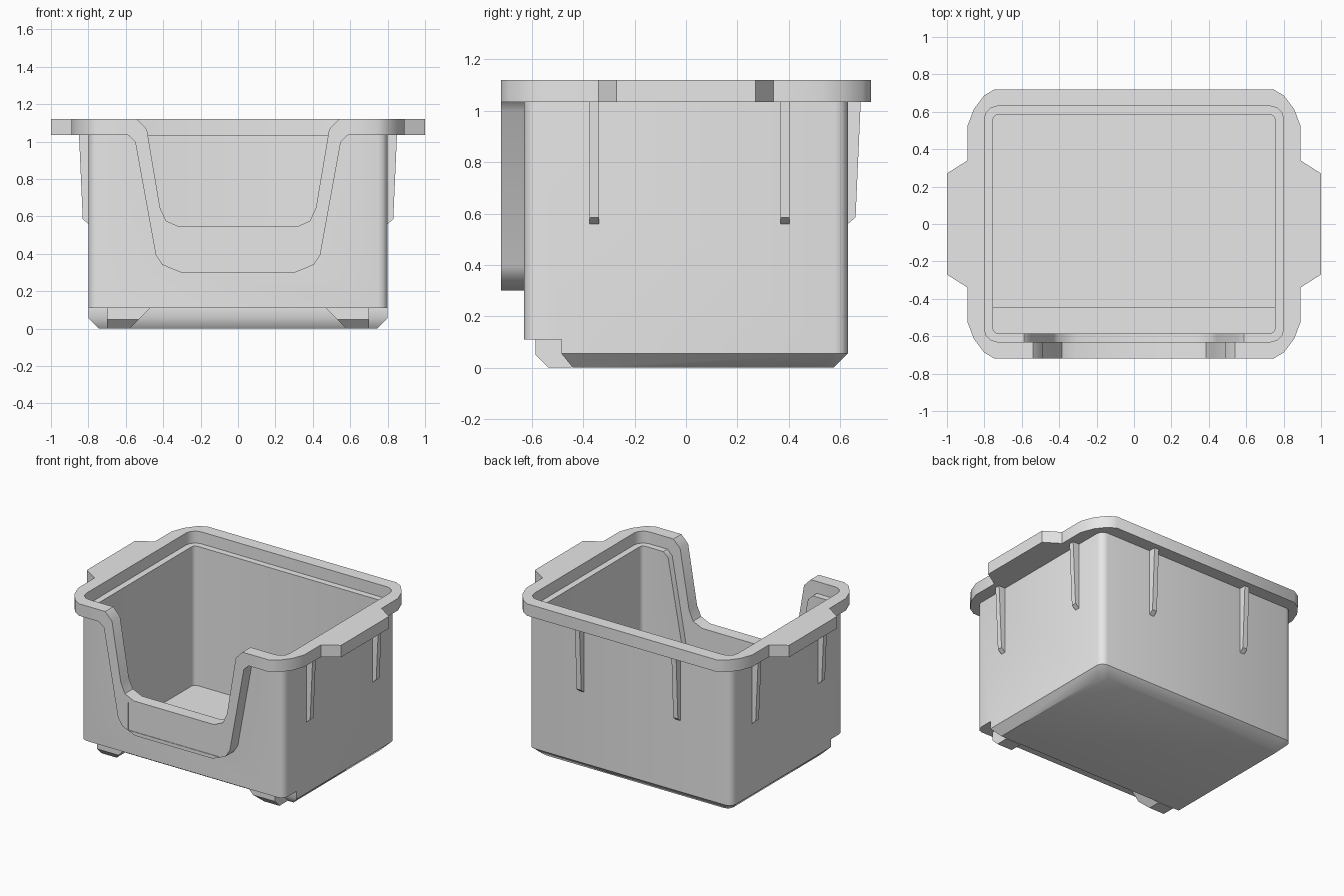
import bpy, bmesh, math
from mathutils import Vector

if "Cube" in bpy.data.objects:
    bpy.data.objects.remove(bpy.data.objects["Cube"], do_unlink=True)

grey = bpy.data.materials.new("light_grey_plastic")
grey.use_nodes = True
grey.diffuse_color = (0.8, 0.8, 0.8, 1)
for node in grey.node_tree.nodes:
    if node.type == 'BSDF_PRINCIPLED':
        node.inputs["Base Color"].default_value = (0.8, 0.8, 0.8, 1)


def add_prism(bm, pts, axis, a, b):
    """Extrude a 2D outline along an axis from a to b."""
    place = {'x': lambda p, d: (d, p[0], p[1]),
             'y': lambda p, d: (p[0], d, p[1]),
             'z': lambda p, d: (p[0], p[1], d)}[axis]
    lo = [bm.verts.new(place(p, a)) for p in pts]
    hi = [bm.verts.new(place(p, b)) for p in pts]
    bm.faces.new(lo)
    bm.faces.new(hi[::-1])
    for i in range(len(pts)):
        j = (i + 1) % len(pts)
        bm.faces.new((lo[i], hi[i], hi[j], lo[j]))


def add_loft(bm, rings):
    """Stack of equal-length rings of 3D points, capped at both ends."""
    loops = [[bm.verts.new(p) for p in r] for r in rings]
    n = len(loops[0])
    for a, b in zip(loops, loops[1:]):
        for i in range(n):
            j = (i + 1) % n
            bm.faces.new((a[i], a[j], b[j], b[i]))
    bm.faces.new(loops[0][::-1])
    bm.faces.new(loops[-1])


def arc(cx, cy, r, start, seg=3):
    return [(cx + r * math.cos(math.radians(start + 90 * i / seg)),
             cy + r * math.sin(math.radians(start + 90 * i / seg))) for i in range(seg + 1)]


def rounded_ring(hx, hy, r, z):
    x, y = hx - r, hy - r
    pts = arc(x, y, r, 0) + arc(-x, y, r, 90) + arc(-x, -y, r, 180) + arc(x, -y, r, 270)
    return [(px, py, z) for px, py in pts]


def mirrored(half):
    """Half outline at +x continued to its mirror image at -x."""
    return half + [(-x, y) for x, y in reversed(half)]


def finish(bm, name):
    bmesh.ops.recalc_face_normals(bm, faces=bm.faces)
    me = bpy.data.meshes.new(name)
    bm.to_mesh(me)
    bm.free()
    ob = bpy.data.objects.new(name, me)
    bpy.context.collection.objects.link(ob)
    me.materials.append(grey)
    return ob


def prism(name, pts, axis, a, b):
    bm = bmesh.new()
    add_prism(bm, pts, axis, a, b)
    return finish(bm, name)


def activate(ob):
    bpy.ops.object.select_all(action='DESELECT')
    ob.select_set(True)
    bpy.context.view_layer.objects.active = ob


def cut(ob, cutter):
    cutter.hide_render = True
    mod = ob.modifiers.new("cut", 'BOOLEAN')
    mod.operation = 'DIFFERENCE'
    mod.solver = 'EXACT'
    mod.object = cutter
    activate(ob)
    bpy.ops.object.modifier_apply(modifier=mod.name)
    bpy.data.objects.remove(cutter, do_unlink=True)


def smooth(ob):
    activate(ob)
    bpy.ops.object.shade_smooth_by_angle(angle=math.radians(40))


TOP, RIM_Z = 1.12, 1.035
HX, HY, WALL = 0.80, 0.63, 0.045
FRONT = -0.72
JOIN = 0.62      # where the rim meets the front lip

# Contours of the front opening, right half
lip_inner = [(0.54, TOP), (0.487, 1.065), (0.417, 0.647), (0.385, 0.577), (0.315, 0.545)]
lip_outer = [(0.588, RIM_Z), (0.55, 1.0), (0.44, 0.395), (0.406, 0.342), (0.305, 0.30)]

# Bin body: chamfered rounded block
bm = bmesh.new()
add_loft(bm, [rounded_ring(HX - 0.055, HY - 0.055, 0.045, 0),
              rounded_ring(HX, HY, 0.05, 0.055),
              rounded_ring(HX, HY, 0.05, RIM_Z)])
body = finish(bm, "bin_body")

# Recess under the front edge
cut(body, prism("notch_cutter", [(-0.8, 0.11), (-0.485, 0.11), (-0.485, 0.055), (-0.44, 0),
                                 (-0.358, -0.1), (-0.8, -0.1)], 'x', -1.2, 1.2))

# Cavity with a raised floor step at the front
bm = bmesh.new()
add_loft(bm, [rounded_ring(HX - WALL, HY - WALL, 0.03, z) for z in (0.045, 1.3)])
cavity = finish(bm, "cavity_cutter")
cut(cavity, prism("step_cutter", [(-0.9, -0.1), (-0.445, -0.1), (-0.445, 0.155), (-0.9, 0.155)],
                  'x', -1.2, 1.2))
cut(body, cavity)

# Front opening through the wall
cut(body, prism("opening_cutter", mirrored([(0.588, 1.4)] + lip_outer), 'y', -0.8, -0.5))
smooth(body)

# Rim with side grips, joined to the U-shaped front lip
corner = [(0.745, 0.72), (0.80, 0.688), (0.856, 0.615), (0.89, 0.525)]
grip = [(0.89, -0.34), (1.0, -0.27), (1.0, 0.27), (0.89, 0.34)]
rim_out = [(JOIN, FRONT)] + [(x, -y) for x, y in corner] + grip + corner[::-1]
rim_in = ([(JOIN, -HY)] + arc(HX - 0.07, -HY + 0.07, 0.07, 270)
          + arc(HX - 0.07, HY - 0.07, 0.07, 0))
bm = bmesh.new()
add_prism(bm, mirrored(rim_out) + mirrored(rim_in)[::-1], 'z', RIM_Z, TOP)
add_prism(bm, mirrored([(JOIN, TOP)] + lip_inner)
          + mirrored([(JOIN, RIM_Z)] + lip_outer)[::-1], 'y', FRONT, -HY)
ends = [f for f in bm.faces if all(abs(abs(v.co.x) - JOIN) < 1e-4 for v in f.verts)
        and abs(f.calc_center_median().x) > 0.5]
bmesh.ops.delete(bm, geom=ends, context='FACES')
bmesh.ops.remove_doubles(bm, verts=bm.verts, dist=1e-4)
rim = finish(bm, "rim_and_front_lip")

# Shallow label recess
cut(rim, prism("label_cutter", [(-0.36, 0.325), (0.36, 0.325), (0.36, 0.52), (-0.36, 0.52)],
               'y', FRONT - 0.1, FRONT + 0.004))
smooth(rim)

# Tapered ribs on the sides and back
W = 0.018
for side, s in (("left", 1), ("right", -1)):
    profile = [(s * 0.78, RIM_Z), (s * 0.85, RIM_Z), (s * 0.83, 0.585),
               (s * 0.80, 0.56), (s * 0.78, 0.56)]
    for where, y in (("front", -0.357), ("back", 0.385)):
        prism(f"{side}_{where}_rib", profile, 'y', y - W, y + W)
    back = [(HY - 0.02, RIM_Z), (HY + 0.05, RIM_Z), (HY + 0.03, 0.585),
            (HY, 0.56), (HY - 0.02, 0.56)]
    prism(f"rear_{side}_rib", back, 'x', s * 0.38 - W, s * 0.38 + W)

    # Front foot with slanted inner side and chamfered toe
    bm = bmesh.new()
    add_prism(bm, [(s * 0.47, 0.11), (s * 0.70, 0.11), (s * 0.70, 0), (s * 0.58, 0)],
              'y', -0.585, -0.445)
    geom = bm.verts[:] + bm.edges[:] + bm.faces[:]
    cutres = bmesh.ops.bisect_plane(bm, geom=geom, plane_co=Vector((0, -0.585, 0.05)),
                                    plane_no=Vector((0, -0.05, -0.05)), clear_outer=True)
    bmesh.ops.holes_fill(bm, edges=[e for e in bm.edges if e.is_boundary], sides=0)
    finish(bm, f"{side}_front_foot")
